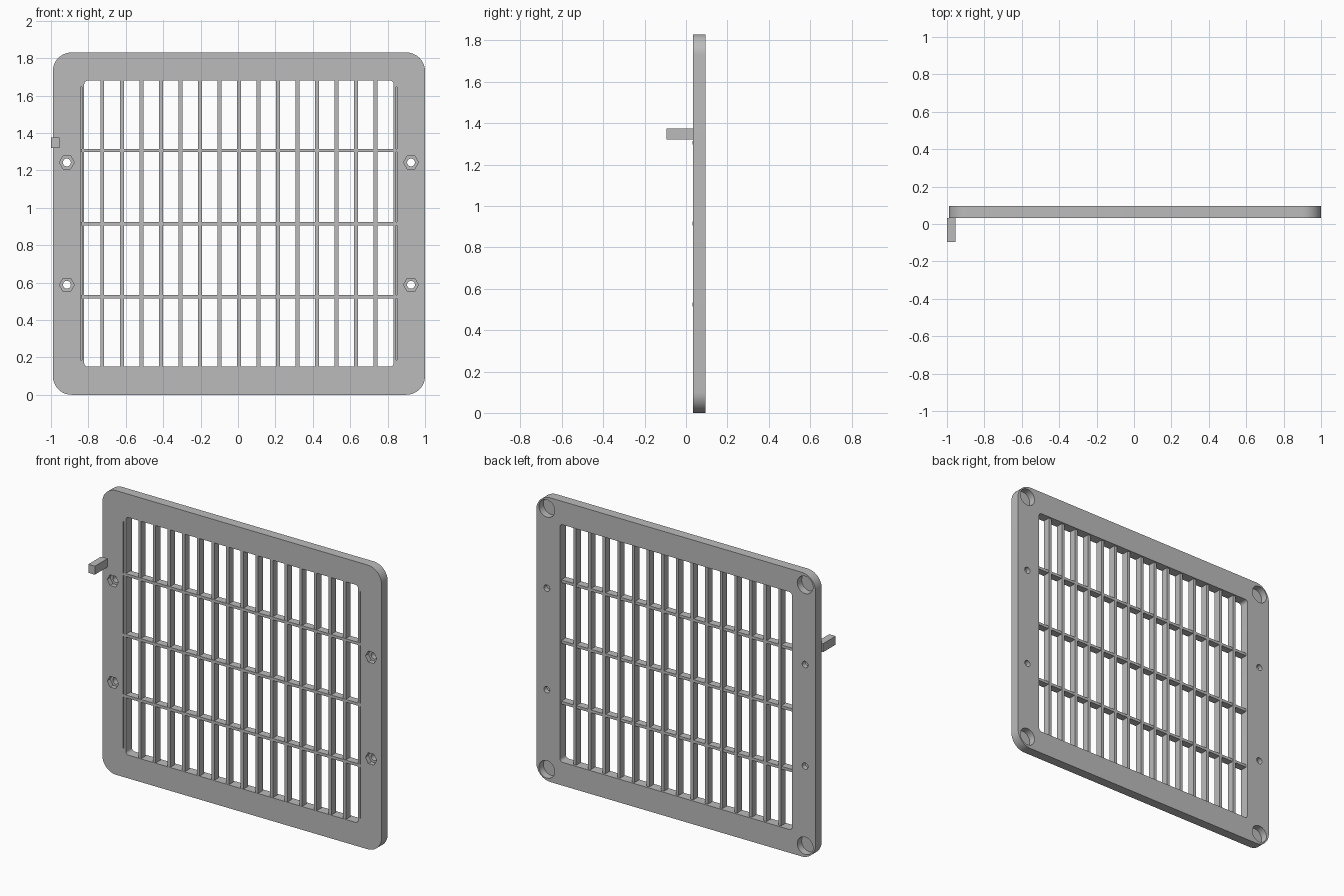
import bpy, bmesh, math

cube = bpy.data.objects.get("Cube")
if cube:
    bpy.data.objects.remove(cube, do_unlink=True)

grey = bpy.data.materials.new("plain_grey")
grey.use_nodes = True
grey.diffuse_color = (0.5, 0.5, 0.5, 1)
grey.node_tree.nodes["Principled BSDF"].inputs["Base Color"].default_value = (0.5, 0.5, 0.5, 1)

FRONT, BACK = 0.033, 0.095
MID_X, MID_Z = 0.005, 0.915


def prism(name, outline, y0, y1):
    """Extrude an (x, z) outline from y0 to y1."""
    bm = bmesh.new()
    face = bm.faces.new([bm.verts.new((x, y0, z)) for x, z in outline])
    ext = bmesh.ops.extrude_face_region(bm, geom=[face])
    verts = [v for v in ext["geom"] if isinstance(v, bmesh.types.BMVert)]
    bmesh.ops.translate(bm, verts=verts, vec=(0, y1 - y0, 0))
    bmesh.ops.recalc_face_normals(bm, faces=bm.faces)
    mesh = bpy.data.meshes.new(name)
    bm.to_mesh(mesh)
    bm.free()
    mesh.materials.append(grey)
    obj = bpy.data.objects.new(name, mesh)
    bpy.context.collection.objects.link(obj)
    return obj


def ngon(x, z, r, n):
    return [(x + r * math.cos(math.tau * i / n), z + r * math.sin(math.tau * i / n))
            for i in range(n)]


def rect(x, z, w, h):
    return [(x + sx * w / 2, z + sz * h / 2)
            for sx, sz in ((1, 1), (-1, 1), (-1, -1), (1, -1))]


def rounded(x, z, w, h, r, steps):
    points = []
    for k, (cx, cz) in enumerate(rect(x, z, w - 2 * r, h - 2 * r)):
        for i in range(steps + 1):
            a = math.pi / 2 * (k + i / steps)
            points.append((cx + r * math.cos(a), cz + r * math.sin(a)))
    return points


# Frame plate with rounded corners
frame = prism("frame", rounded(MID_X, MID_Z, 1.99, 1.83, 0.1, 12), FRONT, BACK)

# Cutters: opening, nut pockets, screw holes, corner recesses, side slits
cutters = [prism("opening_cutter", rounded(MID_X, MID_Z, 1.655, 1.53, 0.02, 4),
                 FRONT - 0.1, BACK + 0.1)]
for sx in (-1, 1):
    cutters.append(prism("slit_cutter", rect(MID_X + sx * 0.843, MID_Z, 0.006, 1.46),
                         FRONT - 0.1, FRONT + 0.02))
    for sz in (-1, 1):
        x, z = MID_X + sx * 0.92, MID_Z + sz * 0.327
        cutters.append(prism("nut_cutter", ngon(x, z, 0.04, 6), FRONT - 0.1, FRONT + 0.03))
        cutters.append(prism("screw_cutter", ngon(x, z, 0.021, 24), FRONT - 0.1, BACK + 0.1))
        x, z = MID_X + sx * 0.92, MID_Z + sz * 0.84
        cutters.append(prism("corner_cutter", ngon(x, z, 0.056, 32), BACK - 0.045, BACK + 0.1))

for cutter in cutters:
    mod = frame.modifiers.new("cut", "BOOLEAN")
    mod.operation = "DIFFERENCE"
    mod.solver = "EXACT"
    mod.object = cutter

# Bake the cuts, then drop the cutters
bpy.context.view_layer.update()
baked = bpy.data.meshes.new_from_object(
    frame.evaluated_get(bpy.context.evaluated_depsgraph_get()))
frame.modifiers.clear()
frame.data = baked
for cutter in cutters:
    bpy.data.objects.remove(cutter, do_unlink=True)

# Vertical grille bars
for i in range(-7, 8):
    prism("vertical_bar", rect(MID_X + i * 0.1043, MID_Z, 0.02, 1.54), FRONT + 0.002, 0.082)

# Horizontal grille bars, ends let into the frame
for i in (-1, 0, 1):
    prism("horizontal_bar", rect(MID_X, MID_Z + i * 0.391, 1.69, 0.018), FRONT - 0.001, 0.08)

# Small square peg at the edge
prism("side_peg", rect(-0.977, 1.348, 0.046, 0.055), -0.095, FRONT)

# Smooth the rounded walls, keep sharp edges
bpy.ops.object.select_all(action="DESELECT")
frame.select_set(True)
bpy.context.view_layer.objects.active = frame
bpy.ops.object.shade_smooth_by_angle(angle=math.radians(30))
